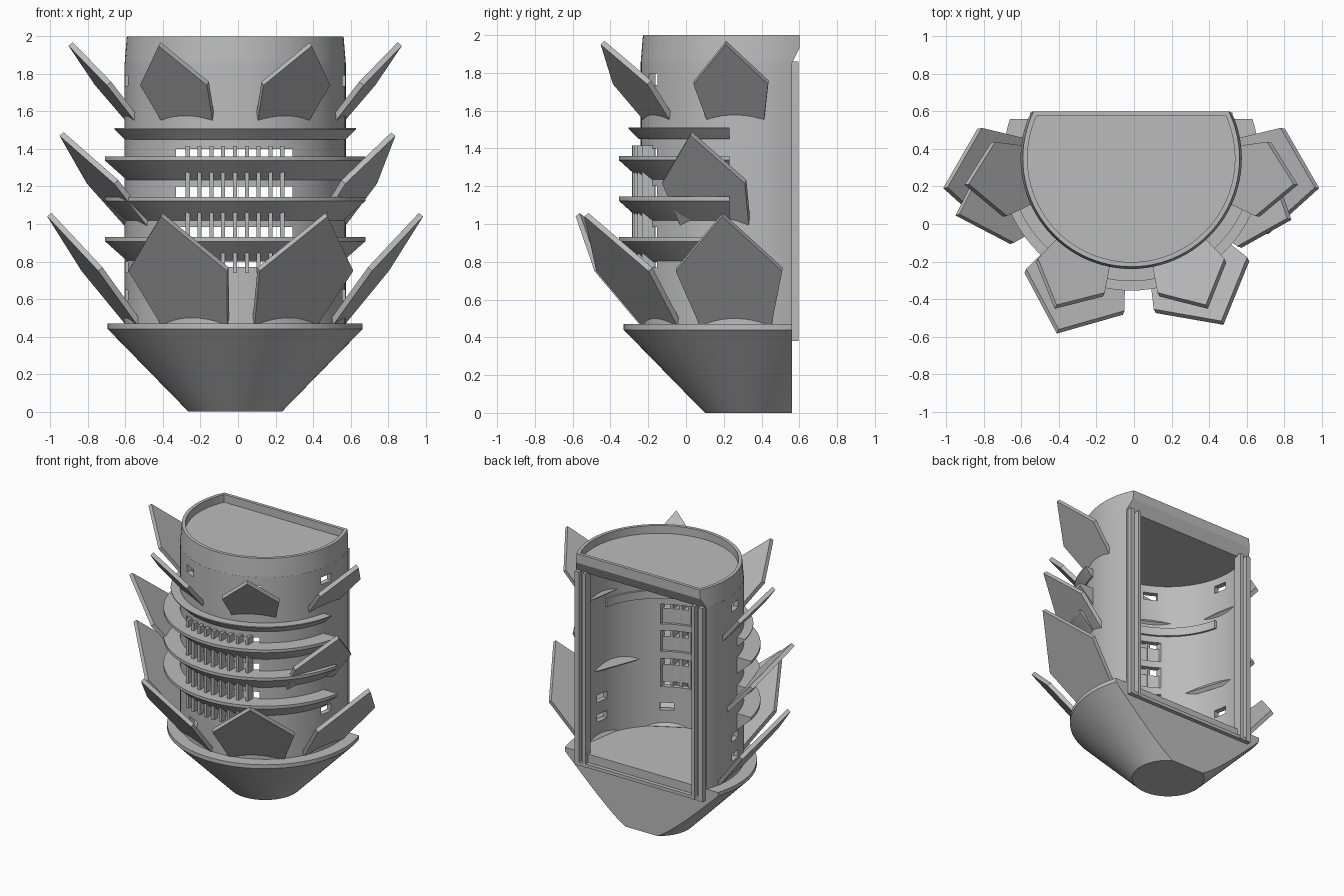
import bpy, bmesh
from math import sin, cos, radians, sqrt, pi
from mathutils import Matrix, Vector

cube = bpy.data.objects.get("Cube")
if cube:
    bpy.data.objects.remove(cube, do_unlink=True)

CX, CY = -0.015, 0.35          # axis of the round body
BACK = 0.56                    # flat back plane

grey = bpy.data.materials.new("plain grey")
grey.use_nodes = True
grey.diffuse_color = (0.5, 0.5, 0.5, 1)
grey.node_tree.nodes["Principled BSDF"].inputs["Base Color"].default_value = (0.5, 0.5, 0.5, 1)


def finish(name, bm, smooth=False):
    bmesh.ops.recalc_face_normals(bm, faces=bm.faces)
    mesh = bpy.data.meshes.new(name)
    bm.to_mesh(mesh)
    bm.free()
    mesh.materials.append(grey)
    obj = bpy.data.objects.new(name, mesh)
    bpy.context.collection.objects.link(obj)
    if smooth:
        bpy.ops.object.select_all(action='DESELECT')
        obj.select_set(True)
        bpy.context.view_layer.objects.active = obj
        bpy.ops.object.shade_smooth_by_angle(angle=radians(25))
    return obj


def lathe(name, profile, cuts, steps=96):
    """Revolve (radius, z) points about the body axis, then slice off the back."""
    bm = bmesh.new()
    verts = [bm.verts.new((CX + r, CY, z)) for r, z in profile]
    edges = [bm.edges.new(p) for p in zip(verts, verts[1:])]
    if profile[0][0] > 0:
        edges.append(bm.edges.new((verts[-1], verts[0])))
    bmesh.ops.spin(bm, geom=verts + edges, cent=(CX, CY, 0), axis=(0, 0, 1),
                   angle=2 * pi, steps=steps)
    bmesh.ops.remove_doubles(bm, verts=bm.verts, dist=1e-4)
    for co, no in cuts:
        geom = bm.verts[:] + bm.edges[:] + bm.faces[:]
        bmesh.ops.bisect_plane(bm, geom=geom, plane_co=co, plane_no=no, clear_outer=True)
        rim = [e for e in bm.edges if e.is_boundary]
        bmesh.ops.holes_fill(bm, edges=rim, sides=0)
    return finish(name, bm, True)


def add_box(bm, lo, hi, matrix=Matrix()):
    lo, hi = Vector(lo), Vector(hi)
    m = matrix @ Matrix.Translation((lo + hi) / 2) @ Matrix.Diagonal((*(hi - lo), 1))
    bmesh.ops.create_cube(bm, size=1, matrix=m)


def radial(angle):
    """Frame at the body axis whose -y points outward; 0 = front, positive = left."""
    return Matrix.Translation((CX, CY, 0)) @ Matrix.Rotation(radians(angle), 4, 'Z')


def back(y):
    return ((0, y, 0), (0, 1, 0))


# Solid cone base with a thin lip
lathe("cone_base", [(0, 0), (0.25, 0), (0.68, 0.44), (0.68, 0.47), (0, 0.47)], [back(BACK)])

# Hollow body wall
wall = lathe("body_wall", [(0.59, 0.45), (0.59, 1.86), (0.55, 1.86), (0.55, 0.45)], [back(BACK)])

# Recessed lid with a chamfered back header
lathe("top_cap", [(0, 1.85), (0.59, 1.85), (0.588, 1.88), (0.578, 2), (0.553, 2),
                  (0.553, 1.94), (0, 1.94)],
      [back(0.6), ((0, BACK, 1.85), (0, 2, -1))])
bm = bmesh.new()
add_box(bm, (CX - 0.52, 0.575, 1.93), (CX + 0.52, 0.6, 2))
finish("cap_back_rim", bm)

# Window openings: front grille rows and small slots behind the petals
bm = bmesh.new()
for low, high in ((1.25, 1.40), (1.04, 1.20), (0.77, 0.985)):
    add_box(bm, (-0.33, -0.4, low), (0.29, 0, high))
slots = [(a, 1.765) for a in (-81, -27, 27, 81)]
slots += [(a, z) for a in (-81, 81) for z in (0.62, 0.77)] + [(-23, 0.62), (29, 0.62)]
for angle, z in slots:
    add_box(bm, (-0.05, -0.7, z - 0.028), (0.05, -0.45, z + 0.028), radial(angle))
cutter = finish("window_cutter", bm)
cutter.hide_render = True
mod = wall.modifiers.new("windows", 'BOOLEAN')
mod.operation, mod.solver, mod.object = 'DIFFERENCE', 'EXACT', cutter
bpy.ops.object.select_all(action='DESELECT')
wall.select_set(True)
bpy.context.view_layer.objects.active = wall
bpy.ops.object.modifier_apply(modifier=mod.name)
bpy.data.objects.remove(cutter, do_unlink=True)

# Flared ledges around the front
lathe("ledge_top", [(0.535, 1.45), (0.6, 1.45), (0.655, 1.505), (0.655, 1.512), (0.535, 1.512)],
      [back(0.23)])
for i, top in enumerate((1.36, 1.145, 0.93)):
    lathe(f"ledge_{i + 1}", [(0.57, top - 0.13), (0.585, top - 0.13), (0.705, top - 0.022),
                             (0.705, top), (0.57, top)], [back(0.23)])

# Vertical grille bars
bm = bmesh.new()
for i in range(9):
    x = -0.268 + i * 0.063
    y = CY - sqrt(0.635 ** 2 - (x - CX) ** 2)
    add_box(bm, (x - 0.011, y, 0.74), (x + 0.011, y + 0.07, 1.415))
finish("grille_bars", bm)


def petal(name, angle, base, shoulder, tip):
    """Pentagonal plate leaning outward; each level is (half width, radius, z)."""
    (bw, br, bz), (sw, sr, sz), (_, tr, tz) = base, shoulder, tip
    outline = [(-bw, -br, bz), (bw, -br, bz), (sw, -sr, sz), (0, -tr, tz), (-sw, -sr, sz)]
    lean = Vector((0, bz - tz, br - tr)).normalized() * 0.03   # outward and down
    bm = bmesh.new()
    front = [bm.verts.new(p) for p in outline]
    rear = [bm.verts.new(Vector(p) - lean) for p in outline]
    bm.faces.new(front)
    bm.faces.new(rear[::-1])
    for i in range(5):
        j = (i + 1) % 5
        bm.faces.new((front[j], front[i], rear[i], rear[j]))
    bm.transform(radial(angle))
    finish(name, bm)


# Three tiers of petals
for i, a in enumerate((-81, -23, 29, 81)):
    petal(f"lower_petal_{i + 1}", a, (0.19, 0.555, 0.455), (0.285, 0.785, 0.75), (0, 1.015, 1.04))
for i, a in enumerate((-81, -27, 27, 81)):
    petal(f"upper_petal_{i + 1}", a, (0.15, 0.555, 1.535), (0.2, 0.725, 1.74), (0, 0.9, 1.95))
for side, a, out in (("right", -72, 0.07), ("left", 69, 0)):
    petal(f"middle_petal_{side}", a, (0.19, 0.54, 0.97), (0.235, 0.72 + out / 2, 1.215),
          (0, 0.915 + out, 1.47))

# Grooved rails and sill around the open back
bm = bmesh.new()
for s in (-1, 1):
    for a, b, y0, y1 in ((0.45, 0.475, 0.53, 0.595), (0.505, 0.54, 0.53, 0.595),
                         (0.46, 0.53, 0.53, 0.56)):
        lo, hi = sorted((CX + s * a, CX + s * b))
        add_box(bm, (lo, y0, 0.38), (hi, y1, 1.86))
add_box(bm, (CX - 0.54, 0.53, 0.38), (CX + 0.54, 0.59, 0.405))
finish("back_rails", bm)
